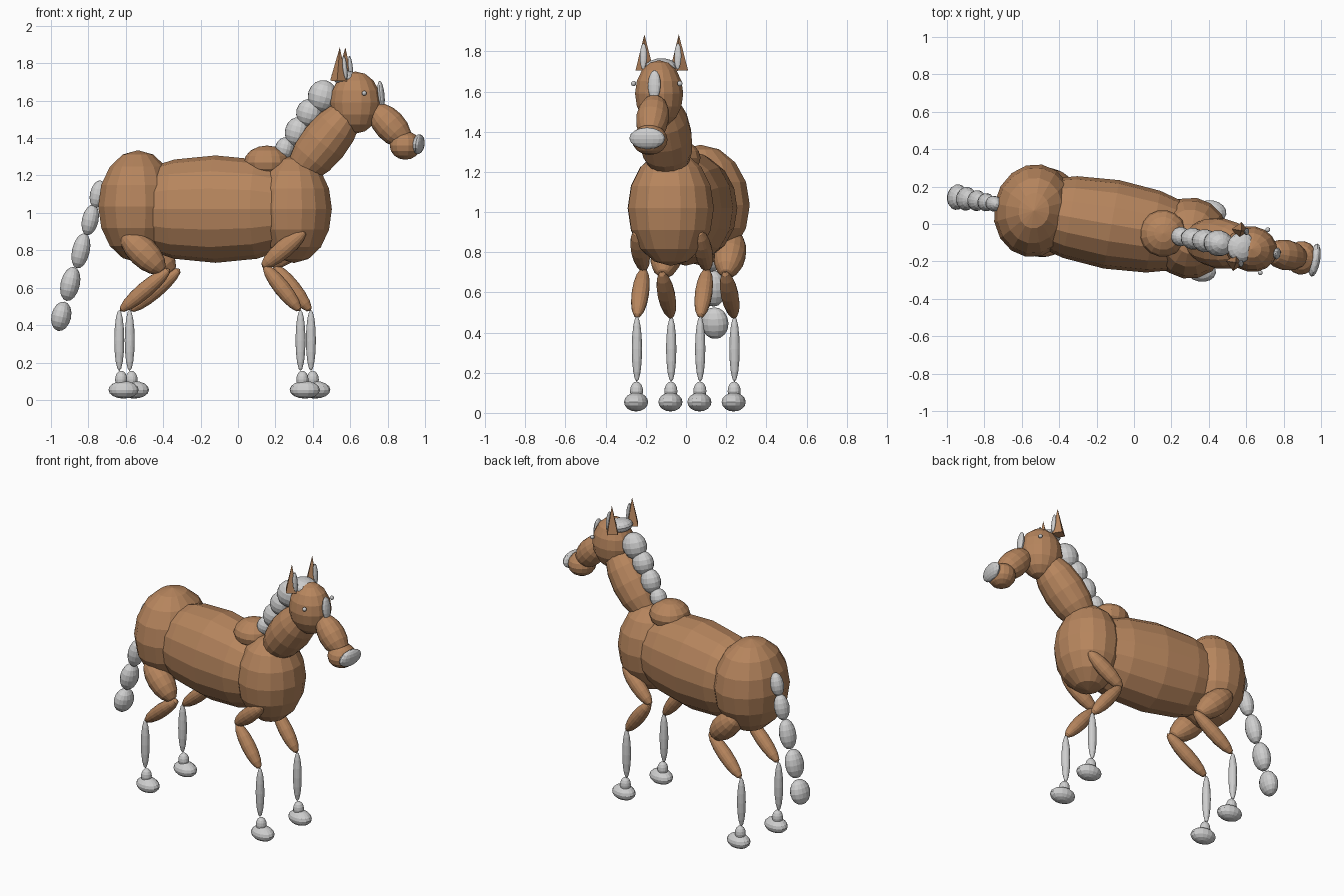
import bpy
import math
from mathutils import Matrix, Vector

if "Cube" in bpy.data.objects:
    bpy.data.objects.remove(bpy.data.objects["Cube"])

YAW = math.radians(-10)
K = 1 / math.cos(YAW)          # stretches measured x onto the turned body axis
WORLD = Matrix.Translation((0, -0.023, 0)) @ Matrix.Rotation(YAW, 4, 'Z')


def material(name, rgb):
    m = bpy.data.materials.new(name)
    m.diffuse_color = (*rgb, 1)
    m.use_nodes = True
    m.node_tree.nodes["Principled BSDF"].inputs["Base Color"].default_value = m.diffuse_color
    return m


BROWN = material("chestnut_brown", (0.47, 0.235, 0.11))
GREY = material("pale_grey", (0.62, 0.62, 0.62))


def place(name, loc, size, tilt, mat):
    """Pose the active primitive along the turned body axis."""
    ob = bpy.context.object
    ob.name = name
    ob.data.materials.append(mat)
    x, y, z = loc
    ob.matrix_world = (WORLD @ Matrix.Translation((x * K, y, z))
                       @ Matrix.Rotation(tilt, 4, 'Y')
                       @ Matrix.Diagonal((*size, 1)))
    return ob


def ball(name, loc, size, mat=BROWN, tilt=0, seg=16, rings=8):
    bpy.ops.mesh.primitive_uv_sphere_add(segments=seg, ring_count=rings, radius=1)
    return place(name, loc, size, math.radians(tilt), mat)


def limb(name, a, b, wx, wy, y=0, mat=BROWN):
    """Ellipsoid stretched between two points (x, z)."""
    d = Vector((b[0] - a[0], b[1] - a[1]))
    mid = ((a[0] + b[0]) / 2, y, (a[1] + b[1]) / 2)
    return ball(name, mid, (wx, wy, d.length / 2), mat,
                math.degrees(math.atan2(d.x, d.y)))


# Torso
ball("rump", (-0.535, 0, 1.035), (0.215, 0.25, 0.30))
limb("barrel", (-0.71, 1.02), (0.47, 1.02), 0.287, 0.24)
ball("chest", (0.30, 0, 1.02), (0.205, 0.218, 0.288))
ball("withers", (0.155, 0, 1.27), (0.125, 0.125, 0.09))

# Neck and head
limb("neck", (0.29, 1.17), (0.635, 1.59), 0.128, 0.135)
ball("head", (0.628, 0, 1.59), (0.138, 0.122, 0.166))
limb("snout", (0.715, 1.57), (0.91, 1.365), 0.085, 0.082)
ball("muzzle", (0.895, 0, 1.36), (0.085, 0.09, 0.076))
ball("nose", (0.965, 0, 1.367), (0.03, 0.09, 0.054), GREY, 8)
ball("blaze", (0.765, 0, 1.632), (0.018, 0.032, 0.075), GREY, -6)
ball("forelock", (0.575, 0, 1.722), (0.078, 0.08, 0.042), GREY, 10)

# Eyes and ears
for s, side in ((-1, "right"), (1, "left")):
    ball(f"eye_{side}", (0.695, s * 0.117, 1.64), (0.013, 0.013, 0.013), GREY)
    bpy.ops.mesh.primitive_cone_add(vertices=4, radius1=1, radius2=0, depth=2)
    place(f"ear_{side}", (0.556, s * 0.087, 1.795), (0.046, 0.046, 0.09),
          math.radians(2), BROWN)
    ball(f"inner_ear_{side}", (0.587, s * 0.087, 1.775),
         (0.012, 0.018, 0.065), GREY, -6)

# Mane tufts
for i, (x, z, wx, wy, wz) in enumerate(((0.452, 1.625, 0.08, 0.07, 0.085),
                                        (0.38, 1.535, 0.07, 0.062, 0.075),
                                        (0.315, 1.435, 0.065, 0.058, 0.078),
                                        (0.25, 1.345, 0.052, 0.052, 0.06))):
    ball(f"mane_{i + 1}", (x, 0, z), (wx, wy, wz), GREY, 15)

# Tail segments
for i, (x, z, w, h) in enumerate(((-0.75, 1.1, 0.042, 0.075),
                                  (-0.79, 0.962, 0.045, 0.083),
                                  (-0.84, 0.797, 0.048, 0.096),
                                  (-0.897, 0.62, 0.052, 0.093),
                                  (-0.945, 0.447, 0.053, 0.08))):
    ball(f"tail_{i + 1}", (x, 0, z), (w, w + 0.004 * i, h), GREY, 13)

# Legs, mirrored across the body axis
for s, side in ((-1, "right"), (1, "left")):
    y = s * 0.16
    limb(f"thigh_{side}", (-0.59, 0.895), (-0.37, 0.685), 0.08, 0.08, y)
    limb(f"gaskin_{side}", (-0.335, 0.70), (-0.605, 0.475), 0.044, 0.044, y)
    limb(f"upper_arm_{side}", (0.155, 0.71), (0.39, 0.905), 0.05, 0.045, y)
    limb(f"forearm_{side}", (0.165, 0.72), (0.362, 0.475), 0.044, 0.044, y)
    for end, x in (("hind", -0.607), ("front", 0.362)):
        limb(f"{end}_cannon_{side}", (x, 0.155), (x, 0.482), 0.027, 0.026, y, GREY)
        ball(f"{end}_pastern_{side}", (x + 0.01, y, 0.108), (0.033, 0.033, 0.048), GREY)
        ball(f"{end}_hoof_{side}", (x + 0.023, y, 0.054), (0.082, 0.06, 0.047), GREY)
